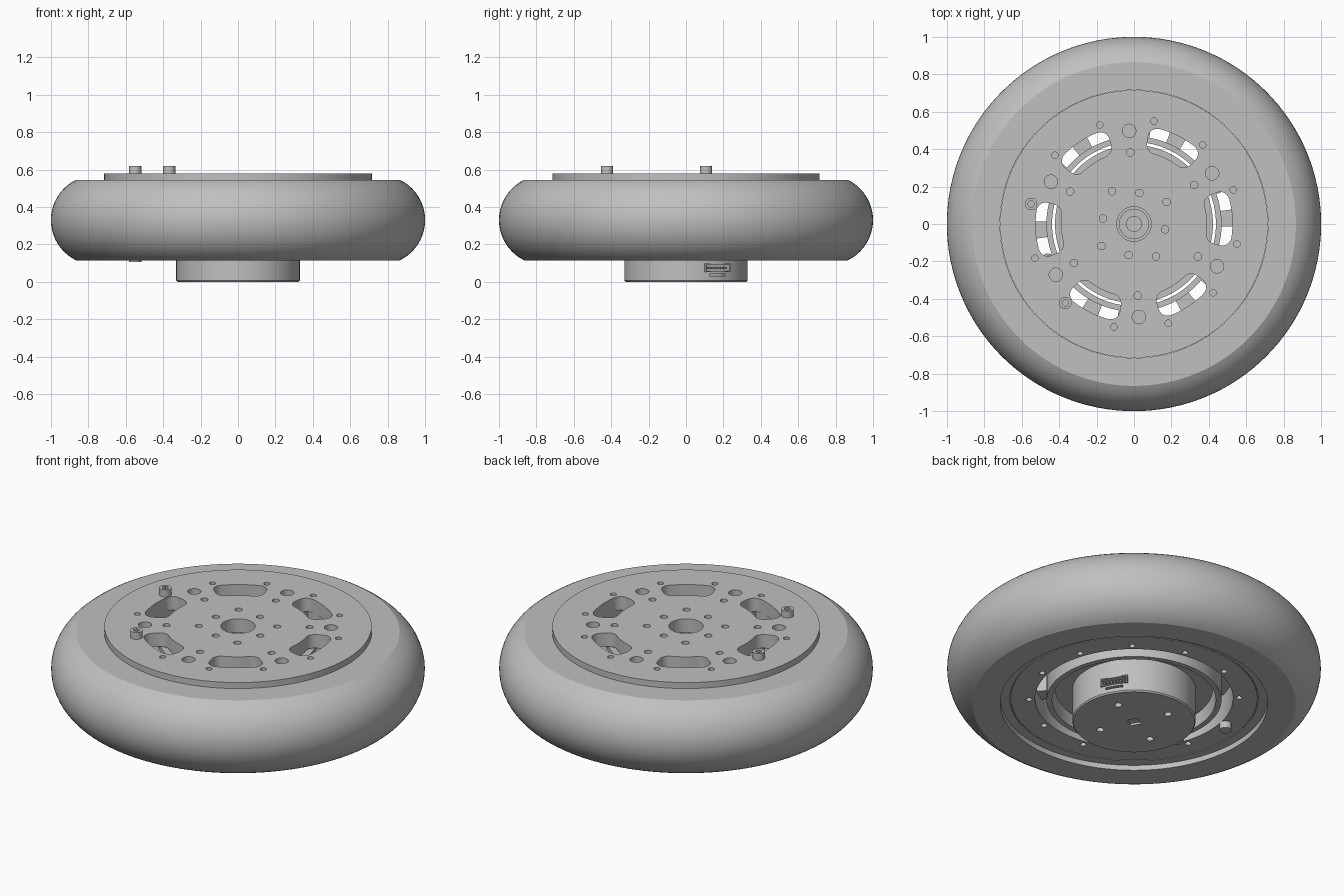
import bpy, bmesh
from math import sin, cos, pi, radians, atan2

cube = bpy.data.objects.get("Cube")
if cube:
    bpy.data.objects.remove(cube)

# single grey for the whole wheel
GREY = (0.527, 0.527, 0.527, 1)
grey = bpy.data.materials.new("light grey")
grey.use_nodes = True
grey.diffuse_color = GREY
grey.node_tree.nodes["Principled BSDF"].inputs["Base Color"].default_value = GREY


def make(name, bm):
    bmesh.ops.remove_doubles(bm, verts=bm.verts, dist=1e-5)
    bmesh.ops.recalc_face_normals(bm, faces=bm.faces)
    mesh = bpy.data.meshes.new(name)
    bm.to_mesh(mesh)
    bm.free()
    mesh.materials.append(grey)
    ob = bpy.data.objects.new(name, mesh)
    bpy.context.collection.objects.link(ob)
    return ob


def smooth(ob, angle=30):
    bpy.ops.object.select_all(action='DESELECT')
    ob.select_set(True)
    bpy.context.view_layer.objects.active = ob
    bpy.ops.object.shade_smooth_by_angle(angle=radians(angle))


def lathe(name, profile, closed=True, steps=128):
    """Spin an (r, z) profile about the vertical axis."""
    bm = bmesh.new()
    rings = [[bm.verts.new((r * cos(2 * pi * i / steps), r * sin(2 * pi * i / steps), z))
              for i in range(steps)] for r, z in profile]
    pairs = list(zip(rings, rings[1:]))
    if closed:
        pairs.append((rings[-1], rings[0]))
    for a, b in pairs:
        for i in range(steps):
            j = (i + 1) % steps
            bm.faces.new((a[i], a[j], b[j], b[i]))
    return make(name, bm)


def prism(bm, pts, z0, z1):
    low = [bm.verts.new((x, y, z0)) for x, y in pts]
    high = [bm.verts.new((x, y, z1)) for x, y in pts]
    bm.faces.new(low)
    bm.faces.new(high)
    n = len(pts)
    for i in range(n):
        j = (i + 1) % n
        bm.faces.new((low[i], low[j], high[j], high[i]))


def polar(r, deg):
    return r * cos(radians(deg)), r * sin(radians(deg))


def circle(center, radius, n=20):
    return [(center[0] + radius * cos(2 * pi * i / n),
             center[1] + radius * sin(2 * pi * i / n)) for i in range(n)]


def sector(r0, r1, mid, half, n=12):
    angles = [mid - half + 2 * half * i / n for i in range(n + 1)]
    return [polar(r1, a) for a in angles] + [polar(r0, a) for a in reversed(angles)]


def curved_slot(mid, radius=0.458, half_len=0.138, half_wide=0.068, corner=0.05):
    """Rounded rectangle bent around the axis."""
    pts = []
    for k, (sx, sy) in enumerate([(1, 1), (-1, 1), (-1, -1), (1, -1)]):
        for i in range(7):
            a = (k + i / 6) * pi / 2
            s = sx * (half_len - corner) + corner * cos(a)
            r = radius + sy * (half_wide - corner) + corner * sin(a)
            pts.append((s, r))
        nx = [(-1, 1), (-1, -1), (1, -1), (1, 1)][k]
        for i in range(1, 6):
            t = i / 6
            if k % 2 == 0:
                s0 = sx * (half_len - corner)
                pts.append((s0 * (1 - 2 * t), radius + sy * half_wide))
    return [polar(r, mid - s / radius * 180 / pi) for s, r in pts]


def cut(ob, bm):
    cutter = make("cutter", bm)
    cutter.hide_render = True
    mod = ob.modifiers.new("holes", 'BOOLEAN')
    mod.object = cutter
    mod.operation = 'DIFFERENCE'
    mod.solver = 'EXACT'
    bpy.context.view_layer.update()
    done = bpy.data.meshes.new_from_object(ob.evaluated_get(bpy.context.evaluated_depsgraph_get()))
    ob.modifiers.clear()
    ob.data = done
    bpy.data.objects.remove(cutter)


def oriented_box(bm, deg, r0, r1, t0, t1, z0, z1):
    """Box placed on a radial direction, t measured sideways."""
    c, s = cos(radians(deg)), sin(radians(deg))
    prism(bm, [(r * c - t * s, r * s + t * c)
               for r, t in ((r0, t0), (r1, t0), (r1, t1), (r0, t1))], z0, z1)


SIX = range(0, 360, 60)
TWELVE = range(0, 360, 30)

# tyre with a round outer wall
bulge, mid_z, core, edge = 0.239, 0.33, 0.761, atan2(0.215, 0.104)
tyre = lathe("tyre", [(0.716, 0.115)] +
             [(core + bulge * cos(a), mid_z + bulge * sin(a))
              for a in [edge * (i / 10 - 1) for i in range(21)]] + [(0.716, 0.545)])
smooth(tyre, 20)

# hub ring with a fine seam and screw holes underneath
ring = lathe("hub_ring", [(0.53, 0.145), (0.66, 0.145), (0.66, 0.15), (0.665, 0.15),
                          (0.665, 0.145), (0.715, 0.145), (0.715, 0.5), (0.53, 0.5)])
bm = bmesh.new()
for a in TWELVE:
    prism(bm, circle(polar(0.562, a + 19), 0.016), 0.1, 0.2)
cut(ring, bm)
smooth(ring)

# cover plate: bore, slots and bolt holes
plate = lathe("cover_plate", [(0, 0.5), (0.715, 0.5), (0.715, 0.58), (0, 0.58)], False)
bm = bmesh.new()
Z = (0.45, 0.65)
prism(bm, circle((0, 0), 0.092, 48), *Z)
for a in SIX:
    prism(bm, curved_slot(a + 3.5), *Z)
    prism(bm, circle(polar(0.383, a + 33), 0.02), *Z)
    prism(bm, circle(polar(0.498, a + 33), 0.036, 28), *Z)
for a in range(0, 360, 90):
    prism(bm, circle(polar(0.168, a + 80), 0.02), *Z)
    prism(bm, circle(polar(0.21, a + 34), 0.02), *Z)
for a in TWELVE:
    prism(bm, circle(polar(0.56, a + 19), 0.017), *Z)
cut(plate, bm)
smooth(plate)

# spokes between the slots and teeth under them
bm = bmesh.new()
for a in SIX:
    prism(bm, sector(0.465, 0.532, a + 33, 13), 0.3, 0.499)
    prism(bm, sector(0.465, 0.532, a + 3.5, 5), 0.25, 0.45)
make("hub_spokes", bm)

# rotor ring around the motor
smooth(lathe("rotor_ring", [(0.438, 0.135), (0.468, 0.135), (0.468, 0.499), (0.438, 0.499)]))

# motor with stepped bore, base holes and connector recess
motor = lathe("motor", [(0, 0), (0.324, 0), (0.33, 0.008), (0.33, 0.2), (0.422, 0.2),
                        (0.422, 0.495), (0.078, 0.495), (0.078, 0.46), (0.04, 0.46),
                        (0.04, 0.42), (0, 0.42)], False)
PLUG = 31
bm = bmesh.new()
for a in range(0, 360, 90):
    prism(bm, circle(polar(0.2, a + 25), 0.02), -0.1, 0.03)
oriented_box(bm, PLUG, -0.03, 0.03, -0.03, 0.03, -0.1, 0.012)
oriented_box(bm, PLUG, 0.28, 0.4, -0.07, 0.07, 0.058, 0.092)
oriented_box(bm, PLUG, 0.29, 0.4, -0.05, 0.05, 0.03, 0.042)
cut(motor, bm)
smooth(motor)

# connector frame and pins
bm = bmesh.new()
for z0, z1 in ((0.052, 0.058), (0.092, 0.098)):
    oriented_box(bm, PLUG, 0.29, 0.334, -0.076, 0.076, z0, z1)
for side in (-1, 1):
    oriented_box(bm, PLUG, 0.29, 0.334, side * 0.07, side * 0.076, 0.058, 0.092)
for i in range(7):
    t = (i - 3) * 0.018
    oriented_box(bm, PLUG, 0.27, 0.322, t - 0.004, t + 0.004, 0.068, 0.08)
make("connector", bm)

# cap screws on the cover plate
for n, a in enumerate((169, 229)):
    screw_bm = bmesh.new()
    prism(screw_bm, circle(polar(0.56, a), 0.033, 32), 0.575, 0.62)
    screw = make(f"cap_screw_{n + 1}", screw_bm)
    bm = bmesh.new()
    prism(bm, circle(polar(0.56, a), 0.018, 6), 0.595, 0.65)
    cut(screw, bm)
    smooth(screw)

# standoffs on the underside
bm = bmesh.new()
prism(bm, circle(polar(0.56, 169), 0.033, 24), 0.105, 0.16)
prism(bm, circle(polar(0.498, 202), 0.03, 24), 0.13, 0.32)
smooth(make("standoffs", bm))
